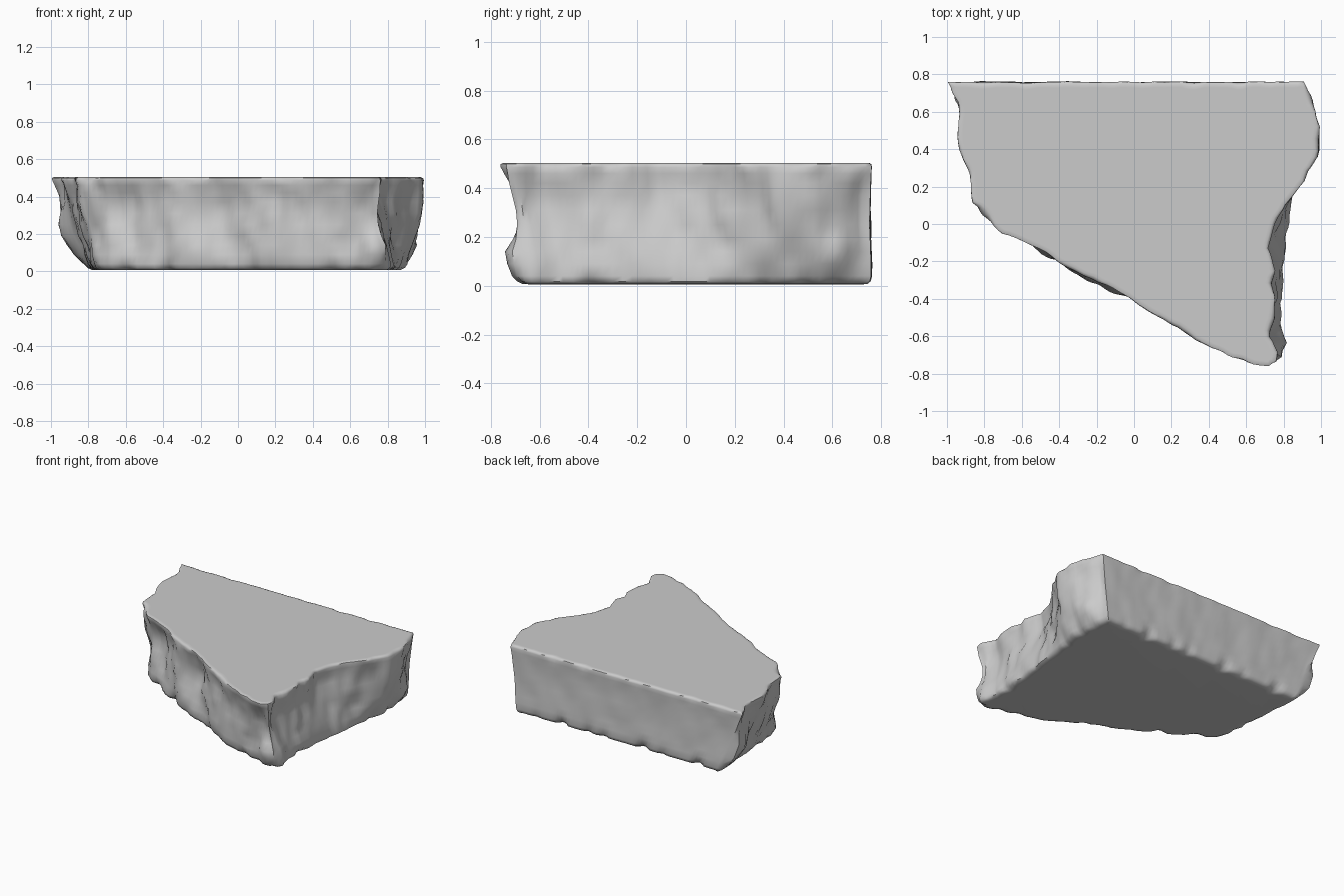
import bpy, bmesh, math
from mathutils import Vector, noise

# Matching outline corners: top x, top y, bottom x, bottom y (anticlockwise from back left)
OUTLINE = [
    (-1.00, 0.76, -0.79, 0.76), (-0.95, 0.65, -0.80, 0.64), (-0.94, 0.40, -0.78, 0.38),
    (-0.88, 0.27, -0.77, 0.24), (-0.875, 0.11, -0.77, 0.08), (-0.77, 0.01, -0.73, 0.00),
    (-0.71, -0.06, -0.67, -0.05), (-0.50, -0.15, -0.47, -0.18), (-0.25, -0.29, -0.25, -0.30),
    (-0.02, -0.41, -0.02, -0.39), (0.23, -0.56, 0.23, -0.53), (0.30, -0.61, 0.31, -0.58),
    (0.50, -0.71, 0.52, -0.64), (0.72, -0.775, 0.73, -0.70), (0.78, -0.75, 0.79, -0.69),
    (0.78, -0.68, 0.82, -0.63), (0.73, -0.60, 0.79, -0.52), (0.76, -0.38, 0.80, -0.38),
    (0.76, -0.25, 0.81, -0.22), (0.72, -0.13, 0.83, -0.08), (0.76, 0.00, 0.85, 0.08),
    (0.81, 0.10, 0.85, 0.17), (0.91, 0.23, 0.87, 0.28), (0.965, 0.36, 0.88, 0.40),
    (0.98, 0.52, 0.89, 0.52), (0.95, 0.66, 0.88, 0.66), (0.91, 0.76, 0.86, 0.76),
]
# Broad bulges and hollows on the broken sides: centre, amount, radius
BUMPS = [
    ((0.96, 0.42, 0.29), 0.085, 0.15), ((-0.89, 0.68, 0.23), 0.10, 0.14),
    ((0.74, -0.72, 0.32), -0.045, 0.15), ((0.74, -0.70, 0.14), 0.04, 0.07),
    ((0.92, 0.60, 0.13), 0.04, 0.07), ((-0.60, -0.10, 0.33), -0.04, 0.18),
    ((-0.15, -0.33, 0.37), -0.04, 0.15), ((0.15, -0.47, 0.20), 0.01, 0.15),
    ((-0.88, 0.30, 0.25), 0.03, 0.15), ((0.78, -0.30, 0.30), -0.015, 0.15),
]
# Ring heights with inset, from bottom rim to top rim
RINGS = [(0.006, 0.05), (0.007, 0.026), (0.018, 0.007), (0.04, 0.0), (0.09, 0.002),
         (0.14, 0.008), (0.19, 0.014), (0.25, 0.016), (0.31, 0.018), (0.37, 0.018),
         (0.42, 0.012), (0.46, 0.006), (0.486, 0.0), (0.498, 0.003), (0.503, 0.014),
         (0.503, 0.03)]


def sample_outline(step=0.03):
    pts = []
    for i, a in enumerate(OUTLINE):
        b = OUTLINE[(i + 1) % len(OUTLINE)]
        n = max(2, round(math.dist(a[:2], b[:2]) / step))
        for k in range(n):
            t = k / n
            p = [a[j] + (b[j] - a[j]) * t for j in range(4)]
            pts.append((Vector(p[:2]), Vector(p[2:])))
    return pts


def build_slab():
    pts = sample_outline()
    n = len(pts)
    bm = bmesh.new()
    rings = []
    for z, inset in RINGS:
        t = z / 0.503
        flat = [b.lerp(a, t ** 0.9) for a, b in pts]
        ring = []
        for i, p in enumerate(flat):
            tangent = (flat[(i + 2) % n] - flat[i - 2]).normalized()
            normal = Vector((tangent.y, -tangent.x))
            back = p.y > 0.74
            pos = Vector((p.x, p.y, z))
            # Rough fracture noise, gentle on the sawn back
            middle = min(1.0, 0.4 + 2.4 * t * (1 - t))
            rough = noise.noise(pos * 5.5) * 0.03 + noise.noise(pos * 14) * 0.018
            off = rough * middle * (0.25 if back else 1.0)
            off -= inset * (0.4 if back and 0.03 < z < 0.48 else 1.0)
            if not back:
                for c, amount, radius in BUMPS:
                    d = (pos - Vector(c)).length / radius
                    off += amount * math.exp(-d * d)
            # Chips along the lower and upper edges
            chip = max(0, noise.noise(Vector((p.x * 9, p.y * 9, 4))))
            off -= chip * 0.07 * math.exp(-(z / 0.04) ** 2)
            nick = max(0, noise.noise(Vector((p.x * 8, p.y * 8, 9))))
            off -= nick * 0.03 * math.exp(-((0.503 - z) / 0.02) ** 2)
            q = p + normal * off
            q.x = max(-1.0, min(1.0, q.x))
            q.y = max(-0.768, min(0.766, q.y))
            ring.append(bm.verts.new((q.x, q.y, z)))
        rings.append(ring)
    # Sides
    for lo, hi in zip(rings, rings[1:]):
        for i in range(n):
            j = (i + 1) % n
            bm.faces.new((lo[i], lo[j], hi[j], hi[i]))
    # Flat top and underside
    caps = [bm.faces.new(rings[-1]), bm.faces.new(rings[0][::-1])]
    bmesh.ops.triangulate(bm, faces=caps)
    bmesh.ops.recalc_face_normals(bm, faces=bm.faces[:])
    mesh = bpy.data.meshes.new("stone_slab")
    bm.to_mesh(mesh)
    bm.free()
    obj = bpy.data.objects.new("stone_slab", mesh)
    bpy.context.collection.objects.link(obj)
    return obj


slab = build_slab()
bpy.context.view_layer.objects.active = slab
slab.select_set(True)
bpy.ops.object.shade_smooth_by_angle(angle=math.radians(50))
